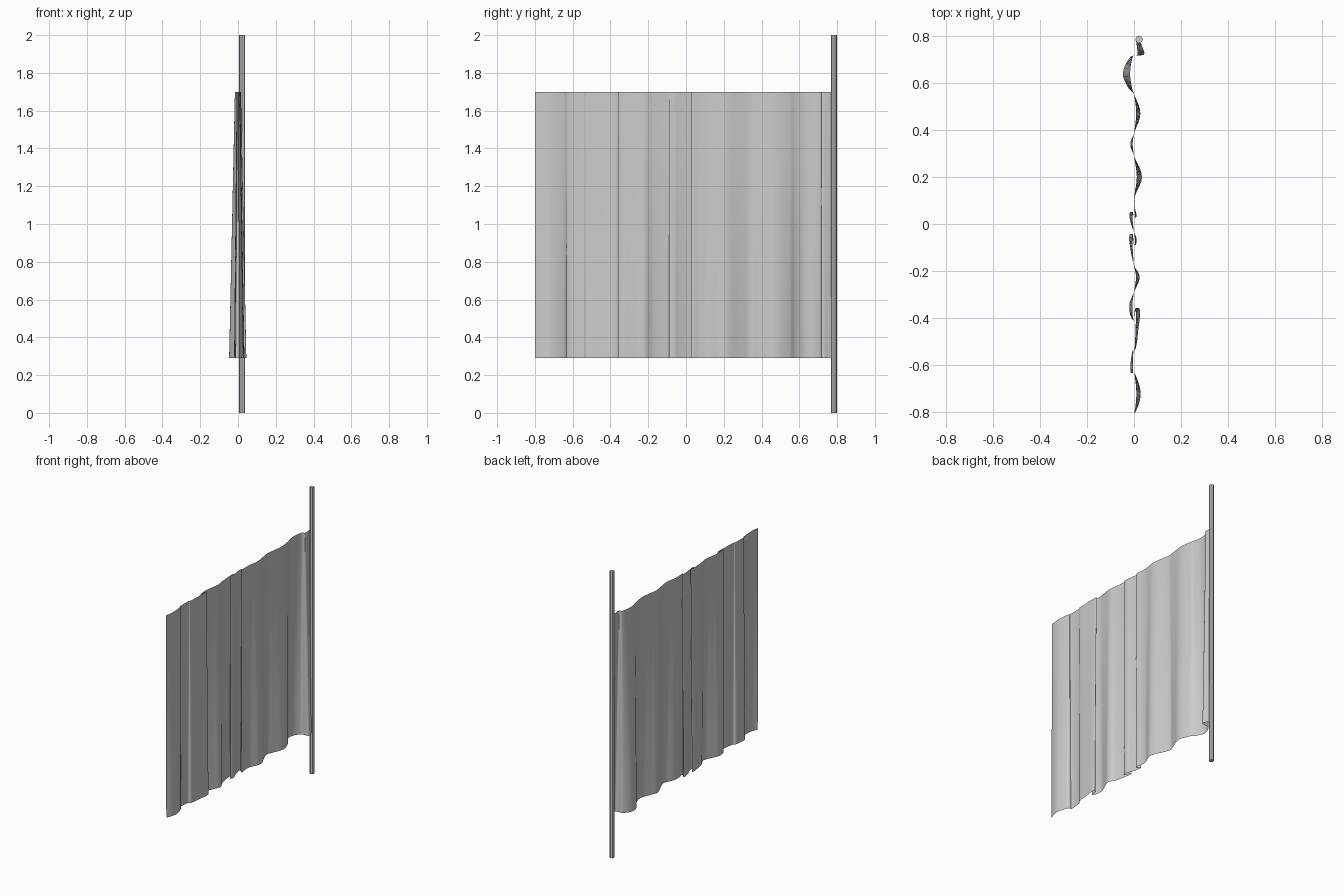
import bpy
import bmesh
from mathutils import Vector

cube = bpy.data.objects.get("Cube")
if cube:
    bpy.data.objects.remove(cube, do_unlink=True)


def make_material(name, colour):
    mat = bpy.data.materials.new(name)
    mat.use_nodes = True
    mat.diffuse_color = colour
    mat.node_tree.nodes["Principled BSDF"].inputs["Base Color"].default_value = colour
    return mat


def make_object(name, bm, material, angle):
    mesh = bpy.data.meshes.new(name)
    bm.to_mesh(mesh)
    bm.free()
    mesh.materials.append(material)
    obj = bpy.data.objects.new(name, mesh)
    bpy.context.collection.objects.link(obj)
    bpy.ops.object.select_all(action="DESELECT")
    obj.select_set(True)
    bpy.context.view_layer.objects.active = obj
    bpy.ops.object.shade_smooth_by_angle(angle=angle)
    return obj


def smooth_path(points, steps):
    """Rounded path through the points, with chord-limited tangents."""
    pts = [Vector(p) for p in points]
    path = []
    for i in range(len(pts) - 1):
        a, b = pts[i], pts[i + 1]
        before, after = pts[max(i - 1, 0)], pts[min(i + 2, len(pts) - 1)]
        span = (b - a).length
        tan_a = (b - before).normalized() * span
        tan_b = (after - a).normalized() * span
        for s in range(steps):
            t = s / steps
            ease = t * t * (3 - 2 * t)
            path.append(a.lerp(b, ease) + tan_a * t * (1 - t) ** 2 - tan_b * t * t * (1 - t))
    path.append(pts[-1])
    return path


cloth_grey = make_material("cloth grey", (0.6, 0.6, 0.6, 1))
pole_grey = make_material("pole grey", (0.6, 0.6, 0.6, 1))

# Hem of the curtain, from the pole to the free edge
hem = [
    (.022, .785), (.036, .75), (.043, .722), (.02, .716), (-.015, .71),
    (-.047, .64), (-.025, .58), (0, .55), (.027, .47), (0, .385),
    (-.016, .34), (0, .29), (.034, .2), (.005, .12), (.004, .07), (.01, .03),
    # small overlapping pleats
    (-.003, .035), (-.017, .05), (-.015, .01), (.002, -.04), (.01, -.06),
    (.005, -.09), (-.005, -.07), (-.018, -.045), (-.016, -.1), (0, -.175),
    (.024, -.225), (0, -.29), (-.02, -.345), (-.004, -.41),
    # wide pleats near the free edge
    (.004, -.375), (.024, -.36), (.018, -.45), (.007, -.53), (-.007, -.54),
    (-.014, -.63), (.003, -.635), (.028, -.71), (.022, -.76), (.006, -.8),
]

# Curtain sheet: pleats shrink towards the gathered top
HEM_Z, TOP_Z, TOP_DEPTH, ROWS = .29, 1.7, .35, 6
bm = bmesh.new()
grid = []
path = smooth_path(hem, 5)
for r in range(ROWS + 1):
    t = r / ROWS
    depth = 1 + (TOP_DEPTH - 1) * t
    z = HEM_Z + (TOP_Z - HEM_Z) * t
    grid.append([bm.verts.new((p.x * depth, p.y, z)) for p in path])
for low, high in zip(grid, grid[1:]):
    for i in range(len(path) - 1):
        bm.faces.new((low[i], high[i], high[i + 1], low[i + 1]))
make_object("curtain", bm, cloth_grey, .7)

# Upright pole along the back edge
bm = bmesh.new()
bmesh.ops.create_cone(bm, cap_ends=True, segments=8, radius1=.016, radius2=.016, depth=2)
bmesh.ops.translate(bm, verts=bm.verts, vec=(.022, .784, 1))
make_object("pole", bm, pole_grey, .5)
